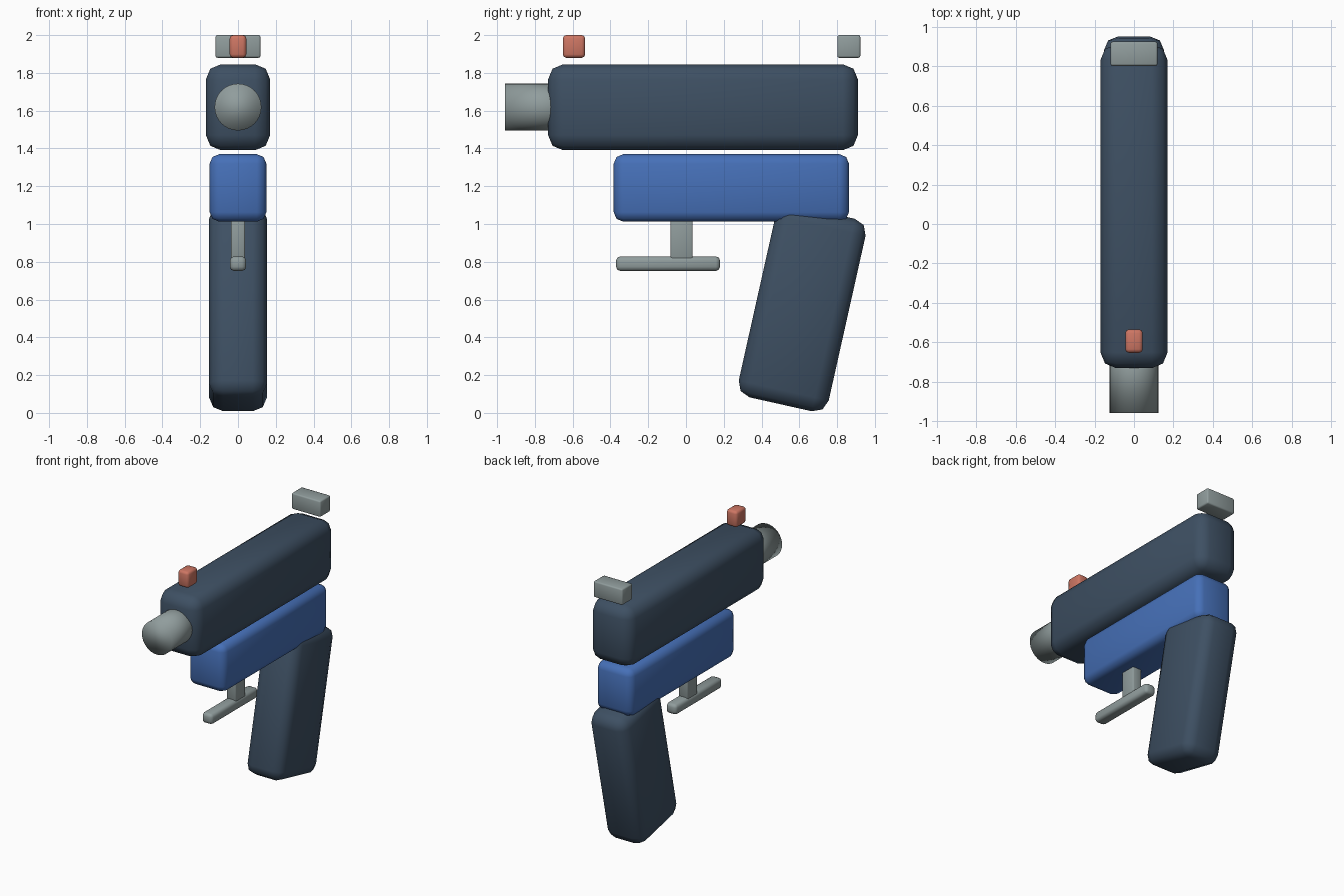
import bpy, bmesh, math
from mathutils import Matrix

if "Cube" in bpy.data.objects:
    bpy.data.objects.remove(bpy.data.objects["Cube"], do_unlink=True)


def material(name, rgb):
    mat = bpy.data.materials.new(name)
    mat.use_nodes = True
    color = (*rgb, 1)
    mat.diffuse_color = color
    mat.node_tree.nodes["Principled BSDF"].inputs["Base Color"].default_value = color
    return mat


navy = material("dark_slate_blue", (0.048, 0.080, 0.125))
blue = material("bright_blue", (0.061, 0.162, 0.479))
grey = material("steel_grey", (0.28, 0.335, 0.335))
coral = material("coral_red", (0.61, 0.18, 0.125))


def finish(bm, name, mat, centre, tilt=0):
    mesh = bpy.data.meshes.new(name)
    bmesh.ops.recalc_face_normals(bm, faces=bm.faces)
    for face in bm.faces:
        face.smooth = True
    bm.to_mesh(mesh)
    bm.free()
    mesh.materials.append(mat)
    obj = bpy.data.objects.new(name, mesh)
    obj.location = centre
    obj.rotation_euler.x = tilt
    bpy.context.collection.objects.link(obj)
    return obj


def rounded_box(name, mat, centre, size, bevel, tilt=0):
    bm = bmesh.new()
    bmesh.ops.create_cube(bm, size=1, matrix=Matrix.Diagonal((*size, 1)))
    bmesh.ops.bevel(bm, geom=bm.edges[:], offset=bevel, segments=2,
                    profile=0.5, affect='EDGES', clamp_overlap=True)
    return finish(bm, name, mat, centre, tilt)


def rod(name, mat, centre, radius, length):
    bm = bmesh.new()
    bmesh.ops.create_cone(bm, cap_ends=True, segments=32, radius1=radius,
                          radius2=radius, depth=length,
                          matrix=Matrix.Rotation(math.pi / 2, 4, 'X'))
    return finish(bm, name, mat, centre)


# Upper body and barrel
rounded_box("slide", navy, (0, 0.09, 1.618), (0.34, 1.64, 0.455), 0.08)
rod("barrel", grey, (0, -0.757, 1.619), 0.124, 0.40)

# Lower body and slanted grip
rounded_box("frame", blue, (0, 0.24, 1.191), (0.30, 1.245, 0.357), 0.05)
rounded_box("grip", navy, (0, 0.615, 0.555), (0.306, 0.488, 1.044), 0.075,
            -math.radians(12.6))

# Trigger and its guard bar
rounded_box("trigger", grey, (0, -0.023, 0.93), (0.075, 0.117, 0.24), 0.008)
rounded_box("trigger_guard", grey, (0, -0.095, 0.79), (0.086, 0.55, 0.077), 0.022)

# Floating sights
rounded_box("front_sight", coral, (0, -0.593, 1.94), (0.088, 0.118, 0.12), 0.018)
rounded_box("rear_sight", grey, (0, 0.862, 1.94), (0.238, 0.122, 0.12), 0.010)
